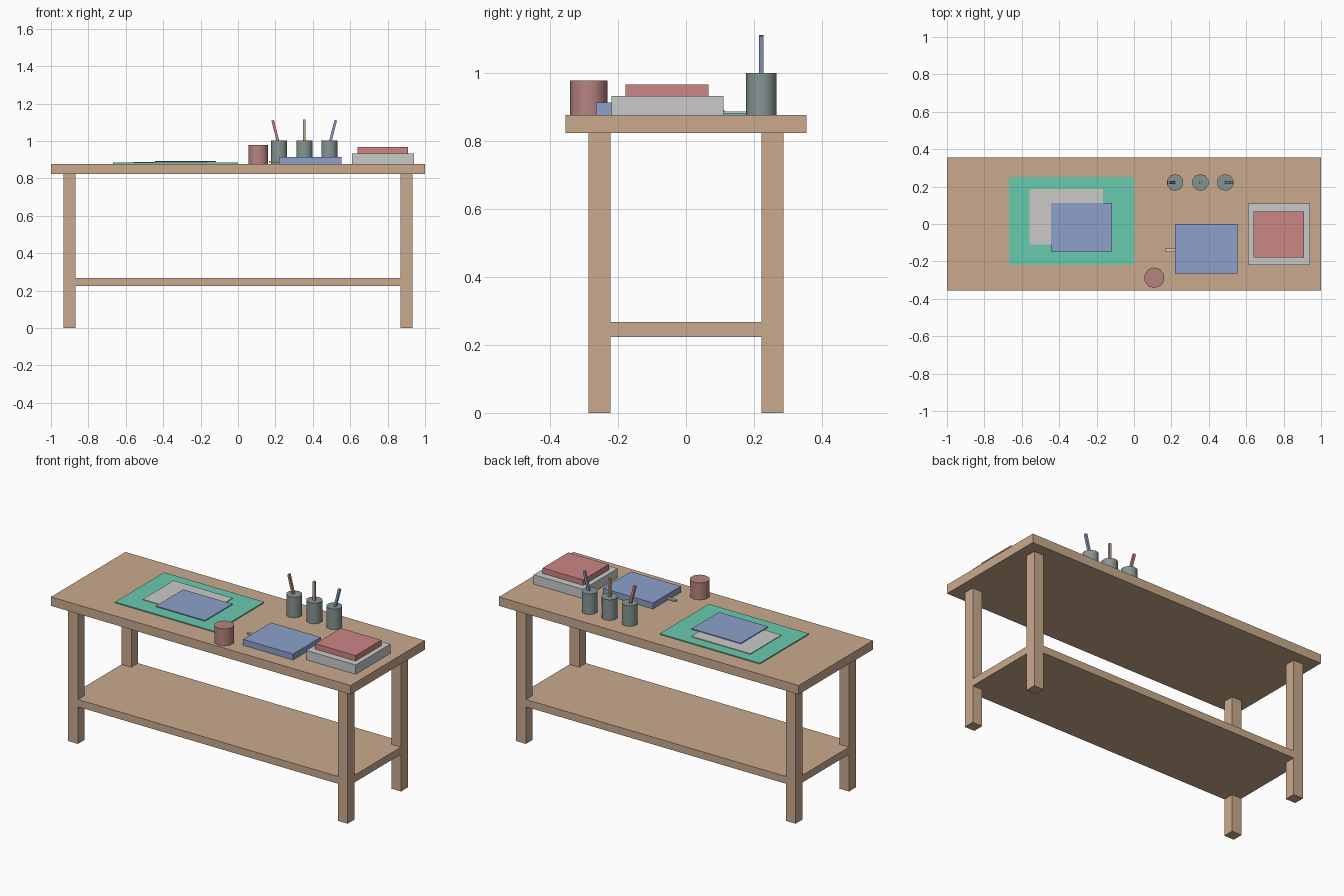
import bpy, math

if "Cube" in bpy.data.objects:
    bpy.data.objects.remove(bpy.data.objects["Cube"])


def material(name, r, g, b):
    """Flat material from sRGB 0-255 values."""
    def lin(c):
        c /= 255
        return c / 12.92 if c <= 0.04045 else ((c + 0.055) / 1.055) ** 2.4
    m = bpy.data.materials.new(name)
    m.diffuse_color = (lin(r), lin(g), lin(b), 1)
    m.use_nodes = True
    m.node_tree.nodes["Principled BSDF"].inputs["Base Color"].default_value = m.diffuse_color
    return m


WOOD = material("wood", 202, 170, 141)
GREEN = material("mat_green", 104, 202, 174)
GREY = material("paper_grey", 202, 203, 201)
BLUE = material("cover_blue", 140, 161, 203)
RED = material("cover_red", 203, 134, 132)
CLAY = material("mug_clay", 182, 132, 128)
SLATE = material("cup_slate", 134, 149, 147)


def box(name, x, y, z, mat, tilt=0):
    """Box from (min, max) ranges, optionally tilted about y."""
    mid = [(a + b) / 2 for a, b in (x, y, z)]
    bpy.ops.mesh.primitive_cube_add(size=1, location=mid, rotation=(0, tilt, 0))
    o = bpy.context.object
    o.name = name
    o.scale = [b - a for a, b in (x, y, z)]
    bpy.ops.object.transform_apply(location=False, rotation=False, scale=True)
    o.data.materials.append(mat)
    return o


def cylinder(name, x, y, r, z0, z1, mat):
    bpy.ops.mesh.primitive_cylinder_add(vertices=10, radius=r, depth=z1 - z0,
                                        location=(x, y, (z0 + z1) / 2))
    o = bpy.context.object
    o.name = name
    o.data.materials.append(mat)
    bpy.ops.object.shade_smooth_by_angle(angle=math.radians(50))
    return o


TOP = 0.878  # height of the work surface

# Table: top, shelf flush with the legs, four legs
box("table_top", (-1, 1), (-0.355, 0.355), (0.824, TOP), WOOD)
box("lower_shelf", (-0.933, 0.933), (-0.287, 0.287), (0.224, 0.268), WOOD)
for sx, side in ((-1, "left"), (1, "right")):
    for sy, end in ((-1, "front"), (1, "back")):
        x = sorted((sx * 0.868, sx * 0.933))
        y = sorted((sy * 0.222, sy * 0.287))
        box(f"{end}_{side}_leg", x, y, (0, 0.824), WOOD)

# Cutting mat with two sheets
box("cutting_mat", (-0.668, 0), (-0.218, 0.25), (TOP, 0.884), GREEN)
box("paper_sheet", (-0.56, -0.166), (-0.11, 0.186), (0.884, 0.888), GREY)
box("blue_sheet", (-0.445, -0.117), (-0.148, 0.113), (0.888, 0.893), BLUE)

# Stacked books on the right
box("large_book", (0.61, 0.94), (-0.22, 0.11), (TOP, 0.934), GREY)
box("small_book", (0.64, 0.91), (-0.178, 0.067), (0.934, 0.967), RED)

# Notebook with a bookmark sticking out
box("notebook", (0.22, 0.553), (-0.265, 0), (TOP, 0.914), BLUE)
box("bookmark", (0.165, 0.24), (-0.149, -0.131), (0.886, 0.894), GREY)

# Mug
cylinder("mug", 0.109, -0.287, 0.055, TOP, 0.98, CLAY)

# Pen cups, each with a pen
for i, (x, pen, lean) in enumerate(((0.22, RED, -0.25), (0.355, WOOD, 0), (0.488, BLUE, 0.25))):
    cylinder(f"pen_cup_{i + 1}", x, 0.222, 0.045, TOP, 1.002, SLATE)
    cx = x + lean * 0.065
    half = 0.075
    box(f"pen_{i + 1}", (cx - 0.007, cx + 0.007), (0.215, 0.229),
        (1.039 - half, 1.039 + half), pen, lean)
